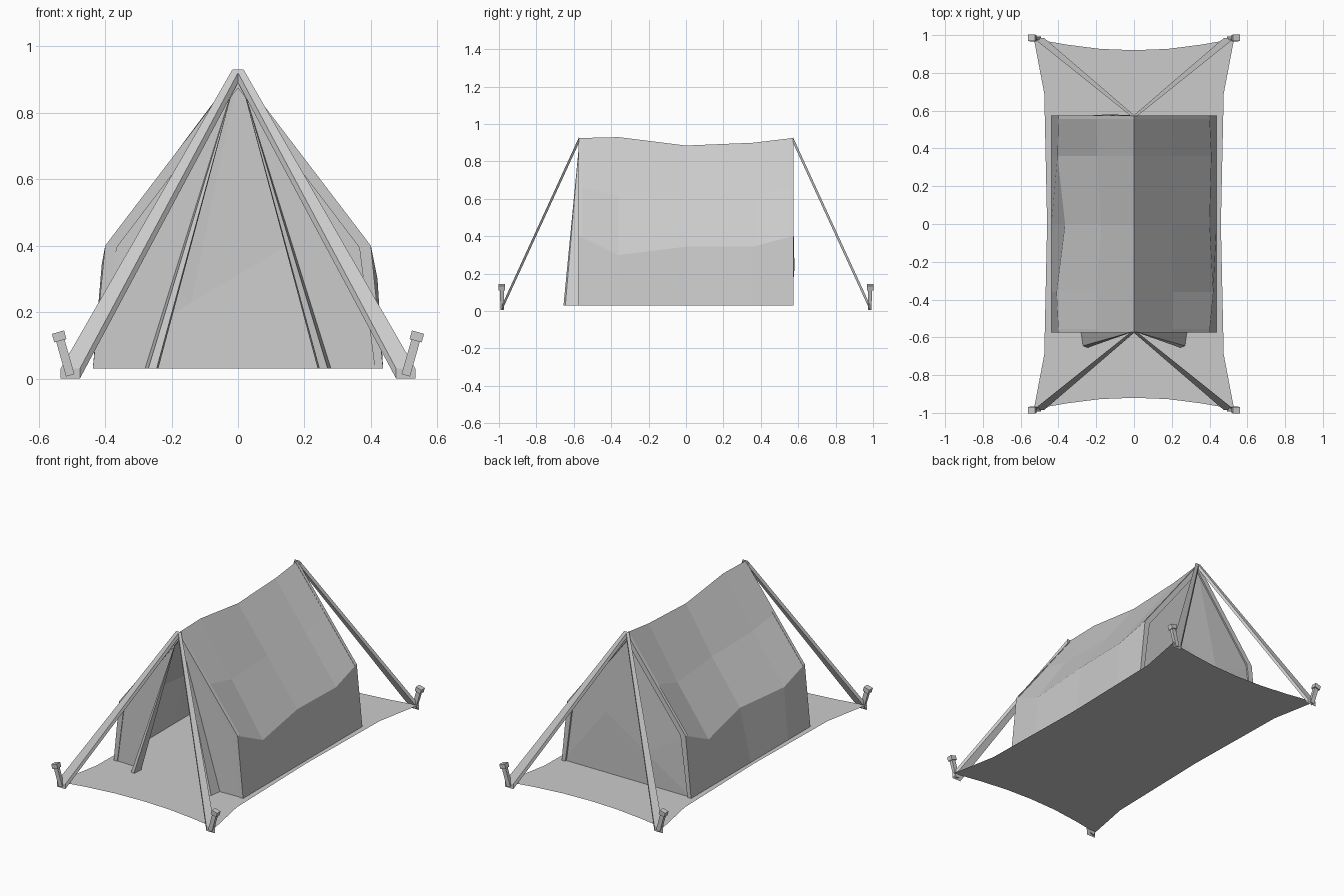
import bpy, bmesh
from mathutils import Vector

cube = bpy.data.objects.get("Cube")
if cube:
    bpy.data.objects.remove(cube, do_unlink=True)

canvas = bpy.data.materials.new("plain grey")
canvas.use_nodes = True
grey = (0.6, 0.6, 0.6, 1)
canvas.diffuse_color = grey
canvas.node_tree.nodes["Principled BSDF"].inputs["Base Color"].default_value = grey

GROUND = 0.03
END = 0.57


def build(name, verts, faces, closed=False):
    mesh = bpy.data.meshes.new(name)
    mesh.from_pydata(verts, [], faces)
    mesh.materials.append(canvas)
    obj = bpy.data.objects.new(name, mesh)
    bpy.context.collection.objects.link(obj)
    if closed:
        bm = bmesh.new()
        bm.from_mesh(mesh)
        bmesh.ops.recalc_face_normals(bm, faces=bm.faces)
        bm.to_mesh(mesh)
        bm.free()
    return obj


def loft(name, first, second):
    """Closed prism between two matching outlines."""
    n = len(first)
    sides = [(i, (i + 1) % n, n + (i + 1) % n, n + i) for i in range(n)]
    caps = [tuple(range(n))[::-1], tuple(range(n, 2 * n))]
    return build(name, first + second, sides + caps, True)


def rectangle(centre, across, along, w, d):
    c = Vector(centre)
    return [c + across * (sx * w / 2) + along * (sy * d / 2)
            for sx, sy in ((-1, -1), (1, -1), (1, 1), (-1, 1))]


# Ground sheet with sagging edges
quarter = [(0.46, 0), (0.475, 0.69), (0.53, 0.98), (0.36, 0.95), (0.18, 0.927), (0, 0.92)]
half = quarter + [(-x, y) for x, y in quarter[-2::-1]]
outline = half + [(x, -y) for x, y in half[-2:0:-1]]
build("ground_sheet", [(x, y, GROUND) for x, y in outline], [tuple(range(len(outline)))])

# Sagging roof and side walls: y, ridge height, then eave x and z
left_rows = [(-END, 0.925, 0.40, 0.40), (-0.36, 0.93, 0.42, 0.30), (0, 0.885, 0.40, 0.345),
             (0.36, 0.90, 0.41, 0.345), (END, 0.925, 0.40, 0.40)]
right_rows = [(-END, 0.925, 0.40, 0.40), (-0.36, 0.93, 0.41, 0.345), (0, 0.885, 0.365, 0.345),
              (0.36, 0.90, 0.405, 0.30), (END, 0.925, 0.40, 0.40)]


def roof_side(name, side, rows, sag):
    verts, faces = [], []
    for i, (y, ridge, ex, ez) in enumerate(rows):
        dip = sag if 0 < i < len(rows) - 1 else 0
        section = [(0, ridge), (ex / 2 - dip, (ridge + ez) / 2 - dip), (ex, ez), (0.437, GROUND)]
        verts += [(side * x, y, z) for x, z in section]
    for i in range(len(rows) - 1):
        for j in range(3):
            a = i * 4 + j
            face = (a, a + 1, a + 5, a + 4)
            faces.append(face if side > 0 else face[::-1])
    build(name, verts, faces)


roof_side("left_roof_and_wall", 1, left_rows, 0)
roof_side("right_roof_and_wall", -1, right_rows, 0.008)

# Back wall, slightly creased across the middle
b = END - 0.006
build("back_wall",
      [(0, b, 0.915), (0.395, b, 0.40), (0.147, b, 0.40), (-0.14, b + 0.016, 0.23),
       (-0.395, b, 0.40), (-0.43, b, GROUND), (0.43, b, GROUND)],
      [(0, 1, 2), (0, 2, 3), (0, 3, 4), (4, 3, 5), (3, 2, 6, 5), (2, 1, 6)])

# Front panels with tied-back door flaps
for side, label in ((1, "left"), (-1, "right")):
    points = [(0.005, -END, 0.91), (0.39, -END, 0.40), (0.43, -END, GROUND),
              (0.28, -0.575, GROUND), (0.27, -0.645, GROUND),
              (0.245, -0.655, GROUND), (0.24, -0.59, GROUND)]
    faces = [(0, 3, 2, 1), (0, 4, 3), (0, 5, 4), (0, 6, 5)]
    if side < 0:
        faces = [f[::-1] for f in faces]
    build(label + "_door_panel", [(side * x, y, z) for x, y, z in points], faces)

# Hem frames along both ends
hem = [((0, 0.925), (0, 0.875)), ((0.40, 0.40), (0.365, 0.395)), ((0.437, GROUND), (0.412, GROUND))]
for end, end_label in ((-1, "front"), (1, "back")):
    for side, label in ((1, "left"), (-1, "right")):
        ring = [p[0] for p in hem] + [p[1] for p in hem[::-1]]
        near, far = [[(side * x, end * y, z) for x, z in ring] for y in (END - 0.015, END + 0.005)]
        loft(f"{end_label}_{label}_hem", near, far)

# Tapered guy straps and pegs at the four corners
for end, end_label in ((-1, "front"), (1, "back")):
    for side, label in ((1, "left"), (-1, "right")):
        tag = f"{end_label}_{label}"
        X, Y, Z = Vector((side, 0, 0)), Vector((0, end, 0)), Vector((0, 0, 1))
        foot = rectangle((side * 0.505, end * 0.985, 0.015), X, Z, 0.058, 0.03)
        top = rectangle((side * 0.006, end * 0.572, 0.915), X, Z, 0.022, 0.03)
        loft(tag + "_guy_strap", foot, top)

        base = Vector((side * 0.505, end * 0.982, 0.01))
        tip = Vector((side * 0.542, end * 0.985, 0.14))
        up = (tip - base).normalized()
        across = up.cross(Y).normalized()
        neck = base.lerp(tip, 0.8)
        loft(tag + "_peg", rectangle(base, across, Y, 0.026, 0.02),
             rectangle(neck, across, Y, 0.026, 0.02))
        loft(tag + "_peg_head", rectangle(neck, across, Y, 0.038, 0.034),
             rectangle(tip, across, Y, 0.038, 0.034))
